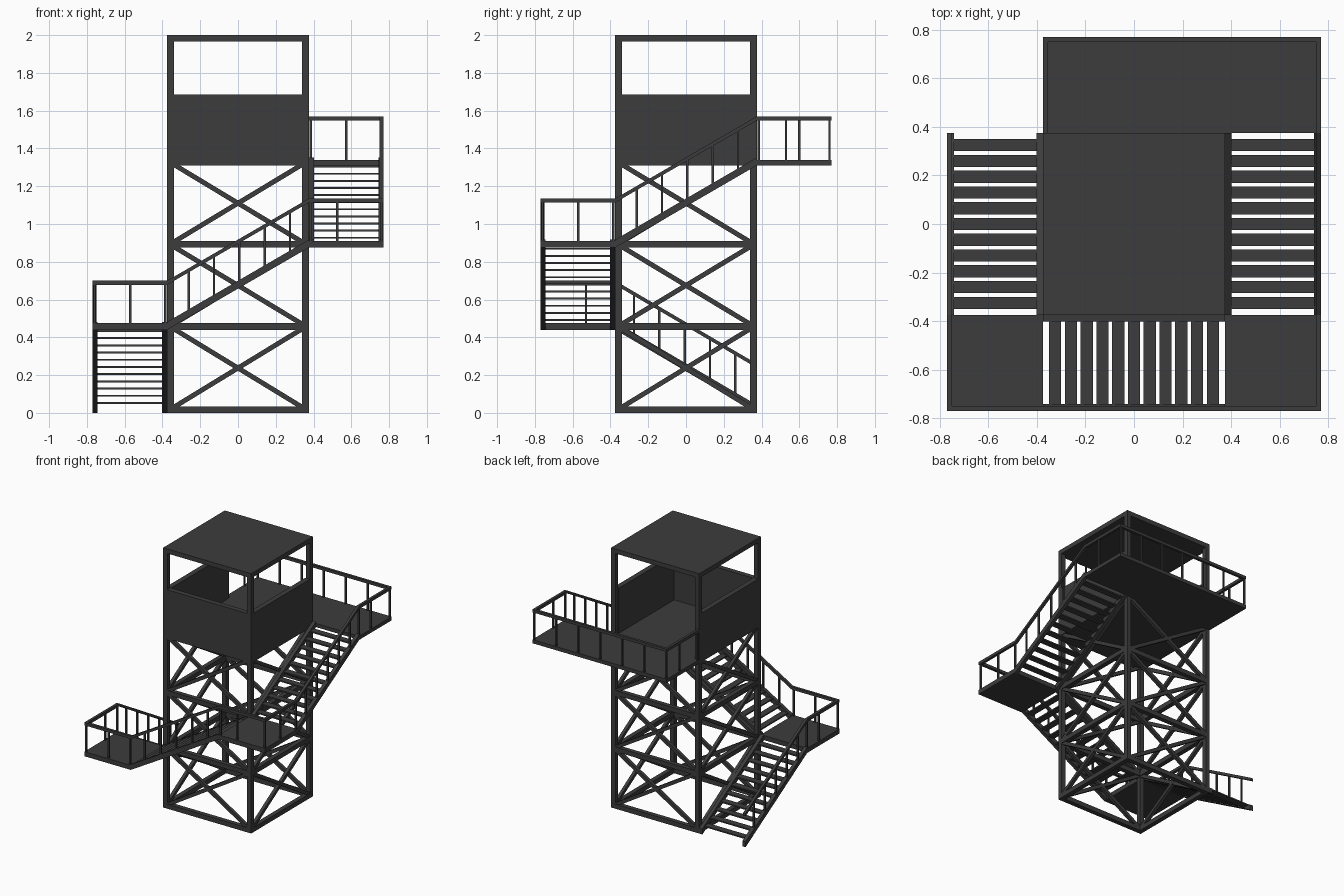
import bpy, bmesh
from mathutils import Vector as V

if "Cube" in bpy.data.objects:
    bpy.data.objects.remove(bpy.data.objects["Cube"])

mat = bpy.data.materials.new("dark grey steel")
mat.diffuse_color = (0.045, 0.045, 0.045, 1)
mat.use_nodes = True
mat.node_tree.nodes["Principled BSDF"].inputs["Base Color"].default_value = mat.diffuse_color

HEX = [(0, 1, 3, 2), (4, 6, 7, 5), (0, 4, 5, 1), (2, 3, 7, 6), (0, 2, 6, 4), (1, 5, 7, 3)]


class Part:
    """Collects boxes and slanted bars into one object."""
    def __init__(self, name):
        self.name, self.bm = name, bmesh.new()

    def hexa(self, pts):
        vs = [self.bm.verts.new(p) for p in pts]
        for f in HEX:
            self.bm.faces.new([vs[i] for i in f])

    def box(self, x0, x1, y0, y1, z0, z1):
        self.hexa([(x, y, z) for x in (x0, x1) for y in (y0, y1) for z in (z0, z1)])

    def bar(self, p, q, w, h):
        # p, q: centre of the lower face; ends are vertical, h is vertical height
        p, q = V(p), V(q)
        d = q - p
        s = V((-d.y, d.x, 0)).normalized() * w / 2
        self.hexa([e + k * s + V((0, 0, z)) for e in (p, q) for k in (-1, 1) for z in (0, h)])

    def post(self, p, z0, z1, w):
        x, y = p[0], p[1]
        self.box(x - w / 2, x + w / 2, y - w / 2, y + w / 2, z0, z1)

    def done(self):
        bmesh.ops.recalc_face_normals(self.bm, faces=self.bm.faces)
        me = bpy.data.meshes.new(self.name)
        self.bm.to_mesh(me)
        self.bm.free()
        me.materials.append(mat)
        bpy.context.collection.objects.link(bpy.data.objects.new(self.name, me))


R, O, T = 0.375, 0.77, 0.035      # tower half width, outer half width, steel size
I, C = R - T, R - T / 2           # inside of posts, centre of posts
LEVELS = [0, 0.44, 0.875, 1.31]
RAIL = 0.26                       # rail top above the platform underside

# corner posts
p = Part("corner_posts")
for x in (-C, C):
    for y in (-C, C):
        p.post((x, y), 0, 2 - T, T)
p.done()

# horizontal beams and crossed braces on the four sides
beams, braces = Part("horizontal_beams"), Part("cross_braces")
sides = [((-I, -C), (I, -C)), ((-I, C), (I, C)), ((-C, -I), (-C, I)), ((C, -I), (C, I))]
for a, b in sides:
    for z0, z1 in zip(LEVELS, LEVELS[1:]):
        beams.bar((*a, z0), (*b, z0), T, T)
        lo, hi = z0 + 0.015, z1 - 0.01
        braces.bar((*a, lo), (*b, hi), 0.025, 0.03)
        braces.bar((*a, hi), (*b, lo), 0.024, 0.03)
beams.done()
braces.done()

# cabin: floor, three half walls, roof
p = Part("cabin_floor")
p.box(-I, I, -R, R, 1.31, 1.338)
p.box(-R, R, -I, I, 1.311, 1.337)
p.done()
p = Part("cabin_walls")
p.box(-I, I, -R, -I + 0.005, 1.31, 1.685)
for s in (-1, 1):
    p.box(*sorted((s * R, s * (I - 0.005))), -I, I, 1.31, 1.685)
p.done()
p = Part("roof")
p.box(-R, R, -R, R, 2 - T, 2)
p.done()

# landings
p = Part("landings")
p.box(-O, -R, -O, -R, 0.44, 0.475)
p.box(R, O, -O, -R, 0.875, 0.91)
p.box(-R, O, R, O, 1.31, 1.338)
p.done()

# stair flights: start and end on the outer edge, with inward direction
E = O - 0.0135
W = O - R - 0.027
flights = [((-E, R, 0), (-E, -R, 0.44), (1, 0, 0)),
           ((-R, -E, 0.44), (R, -E, 0.875), (0, 1, 0)),
           ((E, -R, 0.875), (E, R, 1.31), (-1, 0, 0))]
stringers, treads = Part("stair_stringers"), Part("stair_treads")
rails, balusters = Part("handrails"), Part("balusters")
K = O - 0.01                      # centre line of rails
for a, b, n in flights:
    a, b, n = V(a), V(b), V(n)
    for off in (0, W):
        stringers.bar(a + n * off, b + n * off, 0.027, 0.042)
    d = V((b.x - a.x, b.y - a.y, 0)).normalized()
    for i in range(11):
        c = a.lerp(b, 0.5 + (i - 5) * 0.065 / (2 * R)) + V((0, 0, 0.018))
        treads.bar(c - d * 0.025 + n * W / 2, c + d * 0.025 + n * W / 2, W - 0.02, 0.01)
    o = -n * (K - E)              # rail sits on the outer edge
    up = V((0, 0, RAIL - 0.022))
    rails.bar(a + o + up, b + o + up, 0.02, 0.022)
    for i in range(5):
        c = a.lerp(b, 0.5 + ((i - 2) * 0.134 + 0.007) / (2 * R)) + o
        balusters.post(c, c.z + 0.03, c.z + RAIL - 0.01, 0.012)
stringers.done()
treads.done()

# landing rails: underside height, path, baluster positions
L = -R + 0.01
landing_rails = [
    (0.44, [(-K, -R), (-K, -K), (-R, -K)],
     [(-K, -0.385), (-K, -0.53), (-K, -K), (-0.57, -K), (-0.385, -K)]),
    (0.875, [(R, -K), (K, -K), (K, -R)],
     [(0.385, -K), (0.525, -K), (K, -K), (K, -0.57), (K, -0.385)]),
    (1.31, [(K, R), (K, K), (L, K), (L, R)],
     [(K, 0.385), (K, 0.53), (L, 0.6), (L, 0.385)]
     + [(K + (L - K) * i / 6, K) for i in range(7)])]
for z, path, posts in landing_rails:
    for a, b in zip(path, path[1:]):
        d = (V(b) - V(a)).normalized() * 0.01
        a = V(a) - (d if a != path[0] else d * 0)
        b = V(b) + (d if b != path[-1] else d * 0)
        rails.bar((*a, z + RAIL - 0.022), (*b, z + RAIL - 0.022), 0.02, 0.022)
    for q in posts:
        balusters.post(q, z + 0.025, z + RAIL - 0.01, 0.012)
rails.done()
balusters.done()
